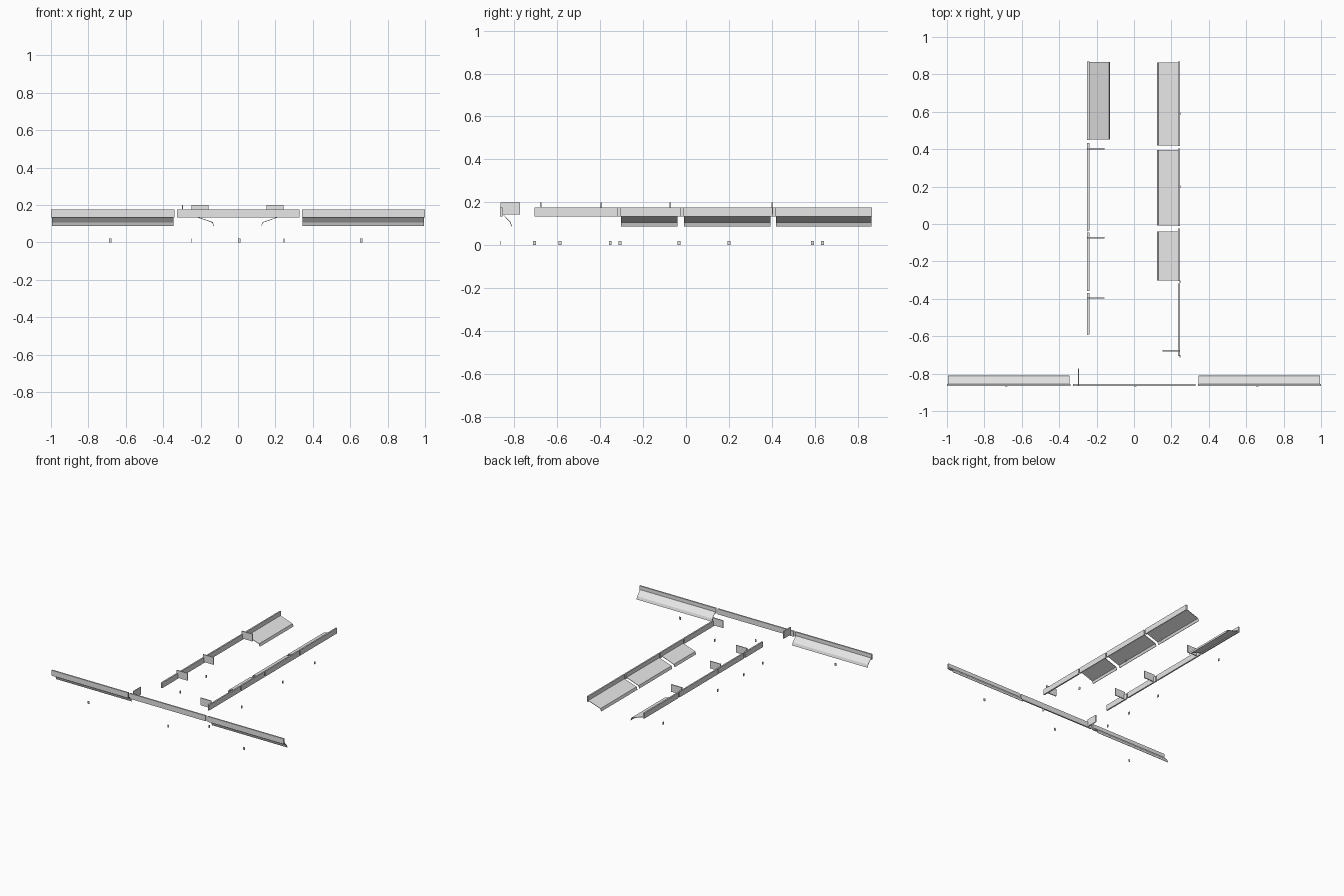
import bpy
import bmesh

cube = bpy.data.objects.get("Cube")
if cube:
    bpy.data.objects.remove(cube, do_unlink=True)

grey = bpy.data.materials.new("light_grey")
grey.use_nodes = True
colour = (0.8, 0.8, 0.8, 1)
grey.diffuse_color = colour
grey.node_tree.nodes["Principled BSDF"].inputs["Base Color"].default_value = colour

# Each facade maps (distance along the wall, depth into the street, height)
FACADES = {
    "front": lambda u, d, z: (u, -0.866 + d, z),
    "right": lambda u, d, z: (-0.25 + d, u, z),
    "left": lambda u, d, z: (0.246 - d, u, z),
}
SIGN_DEPTH = 0.011
SIGN_LOW, SIGN_HIGH = 0.134, 0.176


def extrude_profile(name, side, profile, start, end):
    """Sweep a closed (depth, height) outline along a facade."""
    place = FACADES[side]
    bm = bmesh.new()
    rings = [[bm.verts.new(place(u, d, z)) for d, z in profile] for u in (start, end)]
    n = len(profile)
    for i in range(n):
        j = (i + 1) % n
        bm.faces.new((rings[0][i], rings[0][j], rings[1][j], rings[1][i]))
    for ring in rings:
        bm.faces.new(ring)
    bmesh.ops.recalc_face_normals(bm, faces=bm.faces)
    mesh = bpy.data.meshes.new(name)
    bm.to_mesh(mesh)
    bm.free()
    mesh.materials.append(grey)
    bpy.context.collection.objects.link(bpy.data.objects.new(name, mesh))


def box(name, side, start, end, depth, low, high, d0=0.0):
    outline = [(d0, low), (depth, low), (depth, high), (d0, high)]
    extrude_profile(name, side, outline, start, end)


def awning(name, side, start, end, reach, top):
    """Thin sloping sheet with a short hanging valance."""
    t = 0.003
    sheet = [(SIGN_DEPTH, top), (reach - 0.007, 0.109), (reach, 0.088)]
    under = [(reach - t, 0.088), (reach - 0.007 - t, 0.109 - t), (SIGN_DEPTH, top - t)]
    extrude_profile(name, side, sheet + under, start, end)


# Fascia signs
signs = {
    "front": [(-1, -0.34), (-0.327, 0.328), (0.342, 1)],
    "right": [(-0.591, -0.369), (-0.358, -0.045), (-0.034, 0.434), (0.449, 0.868)],
    "left": [(-0.706, -0.319), (-0.306, -0.023), (-0.012, 0.403), (0.416, 0.868)],
}
# Awnings
awnings = {
    "front": [(-0.995, -0.346), (0.346, 0.994)],
    "right": [(0.453, 0.865)],
    "left": [(-0.302, -0.039), (-0.009, 0.395), (0.42, 0.864)],
}
# Projecting blade signs
blades = {"front": [-0.297], "right": [-0.396, -0.074, 0.403], "left": [-0.678]}
# Small door plates near the ground
plates = {
    "front": [-0.682, 0.006, 0.658],
    "right": [-0.588, -0.353, -0.033, 0.637],
    "left": [-0.706, -0.308, 0.2, 0.59],
}

for side in FACADES:
    for i, (a, b) in enumerate(signs[side], 1):
        box(f"{side}_fascia_sign_{i}", side, a, b, SIGN_DEPTH, SIGN_LOW, SIGN_HIGH)
    reach, top = (0.055, 0.147) if side == "front" else (0.122, 0.144)
    for i, (a, b) in enumerate(awnings[side], 1):
        awning(f"{side}_awning_{i}", side, a, b, reach, top)
    for i, u in enumerate(blades[side], 1):
        box(f"{side}_blade_sign_{i}", side, u - 0.0035, u + 0.0035, 0.093, 0.142, 0.199, 0.002)
    for i, u in enumerate(plates[side], 1):
        box(f"{side}_door_plate_{i}", side, u - 0.0065, u + 0.0065, 0.002, 0.0, 0.02, -0.002)
